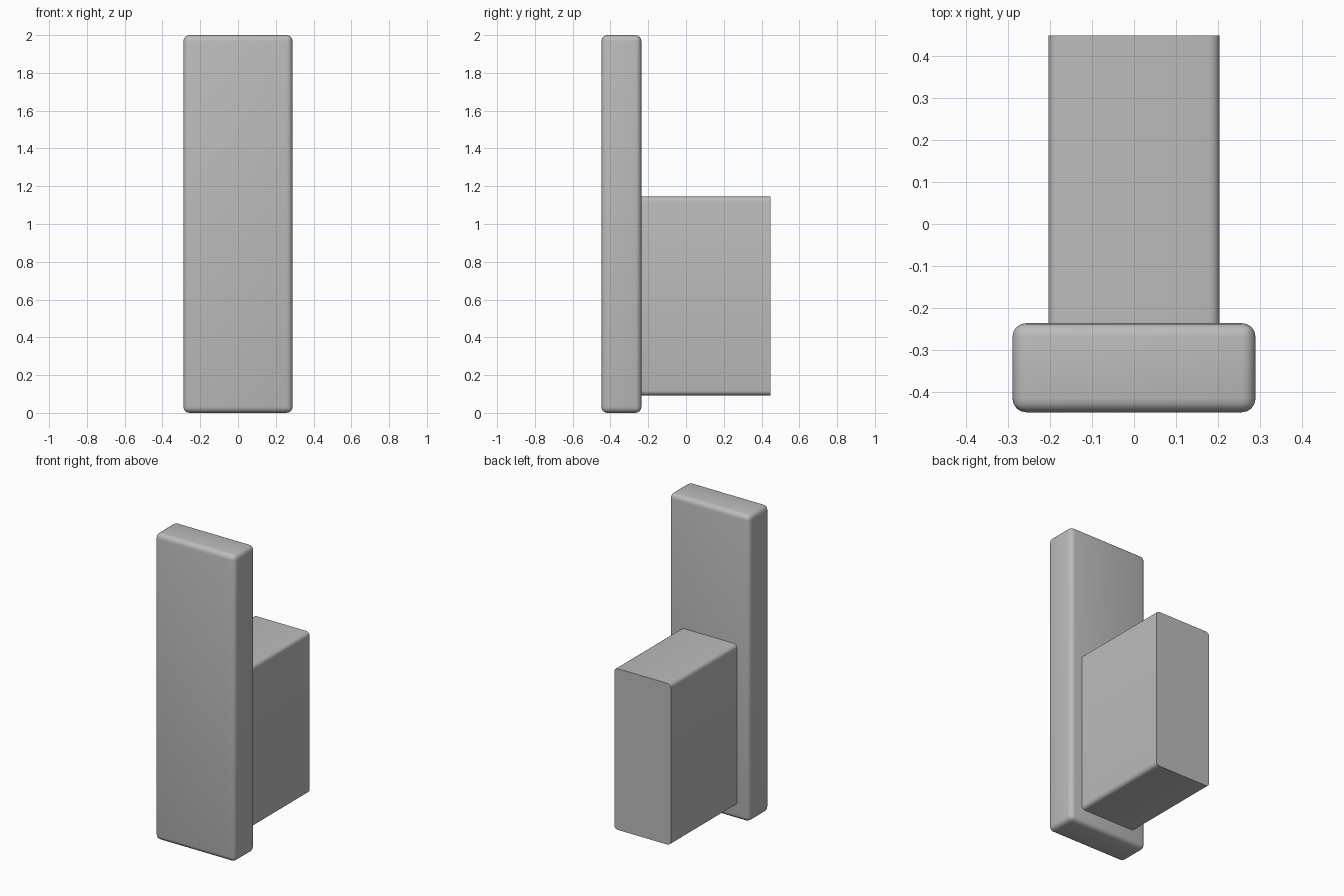
import bpy, bmesh

if "Cube" in bpy.data.objects:
    bpy.data.objects.remove(bpy.data.objects["Cube"])

grey = bpy.data.materials.new("plain grey")
grey.diffuse_color = (0.5, 0.5, 0.5, 1)
grey.use_nodes = True
grey.node_tree.nodes["Principled BSDF"].inputs["Base Color"].default_value = grey.diffuse_color


def rounded_box(name, lo, hi, radius, only_along_y=False):
    """Box between two corners with rounded edges."""
    bm = bmesh.new()
    bmesh.ops.create_cube(bm, size=1)
    for v in bm.verts:
        v.co = [h if c > 0 else l for c, l, h in zip(v.co, lo, hi)]
    edges = [e for e in bm.edges
             if not only_along_y or abs(e.verts[0].co.y - e.verts[1].co.y) > 0.01]
    bmesh.ops.bevel(bm, geom=edges, offset=radius, segments=4,
                    profile=0.5, affect='EDGES')
    bmesh.ops.recalc_face_normals(bm, faces=bm.faces)
    mesh = bpy.data.meshes.new(name)
    bm.to_mesh(mesh)
    bm.free()
    mesh.materials.append(grey)
    obj = bpy.data.objects.new(name, mesh)
    bpy.context.collection.objects.link(obj)
    bpy.ops.object.select_all(action='DESELECT')
    obj.select_set(True)
    bpy.context.view_layer.objects.active = obj
    bpy.ops.object.shade_smooth_by_angle()
    return obj


# Tall front plate, rounded on every edge
rounded_box("front_plate", (-0.289, -0.448, 0), (0.289, -0.236, 2), 0.032)

# Block behind it, rounded only along its length, with a flat back end
rounded_box("rear_block", (-0.204, -0.25, 0.093), (0.204, 0.448, 1.145), 0.025, True)
